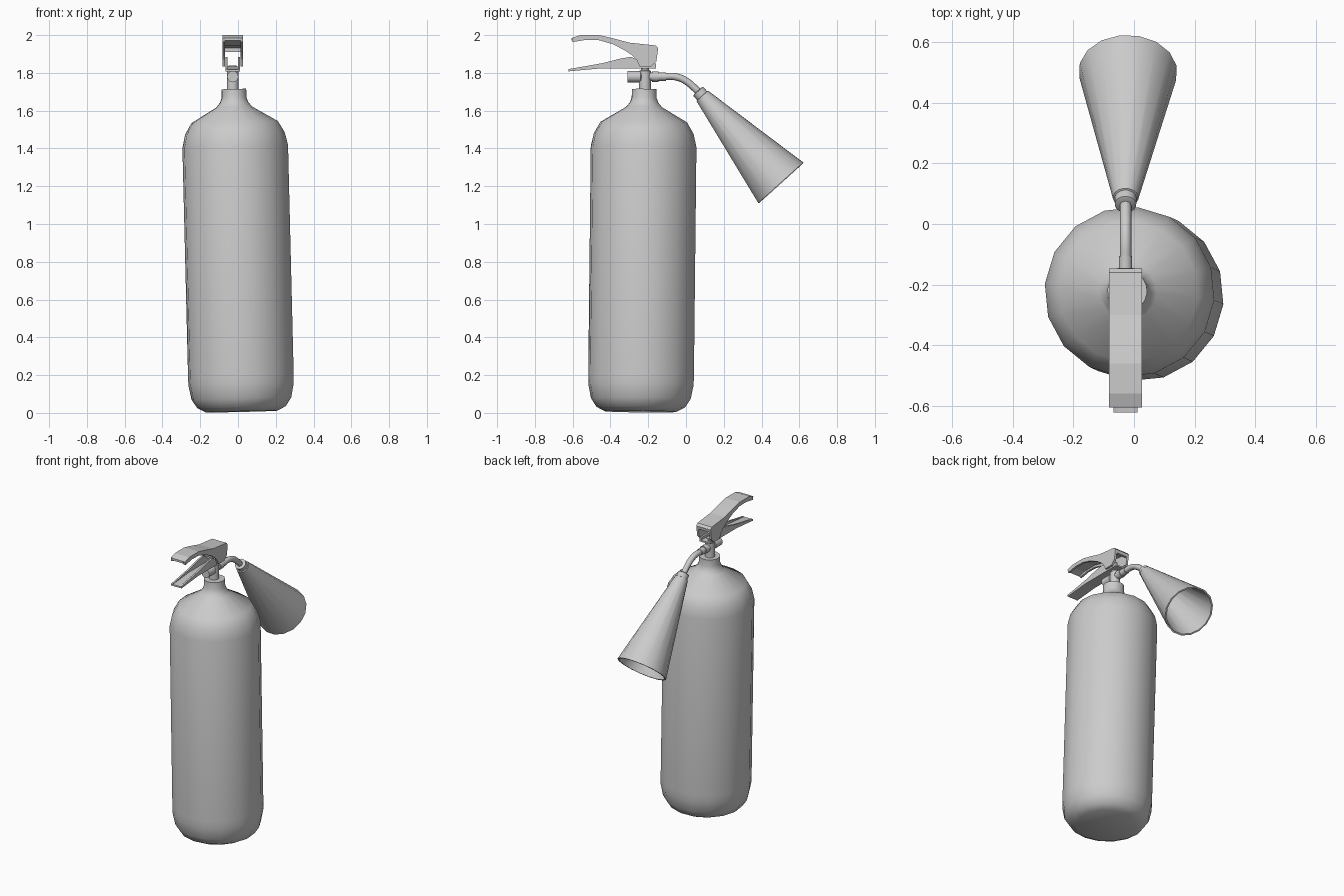
import bpy, bmesh, math
from mathutils import Vector

default = bpy.data.objects.get("Cube")
if default:
    bpy.data.objects.remove(default, do_unlink=True)

grey = bpy.data.materials.new("plain grey")
grey.use_nodes = True
grey.diffuse_color = (0.6, 0.6, 0.6, 1)
grey.node_tree.nodes["Principled BSDF"].inputs["Base Color"].default_value = (0.6, 0.6, 0.6, 1)

HEAD_X = -0.028  # middle plane of the valve and levers


def finish(obj, angle=None):
    obj.data.materials.clear()
    obj.data.materials.append(grey)
    if angle:
        bpy.ops.object.select_all(action='DESELECT')
        obj.select_set(True)
        bpy.context.view_layer.objects.active = obj
        bpy.ops.object.shade_smooth_by_angle(angle=math.radians(angle))
    return obj


def from_bmesh(name, bm):
    bmesh.ops.recalc_face_normals(bm, faces=bm.faces)
    mesh = bpy.data.meshes.new(name)
    bm.to_mesh(mesh)
    bm.free()
    obj = bpy.data.objects.new(name, mesh)
    bpy.context.collection.objects.link(obj)
    return obj


def lathe(name, profile, origin, axis, sides=16, turn=0, angle=40):
    """Revolve (radius, height) points about an axis and close both ends."""
    bm = bmesh.new()
    rings = []
    for r, h in profile:
        angles = [math.radians(turn) + math.tau * i / sides for i in range(sides)]
        rings.append([bm.verts.new((r * math.cos(a), r * math.sin(a), h)) for a in angles])
    for low, high in zip(rings, rings[1:]):
        for i in range(sides):
            j = (i + 1) % sides
            bm.faces.new((low[i], low[j], high[j], high[i]))
    bm.faces.new(rings[0])
    bm.faces.new(rings[-1])
    obj = from_bmesh(name, bm)
    obj.location = origin
    obj.rotation_euler = Vector((0, 0, 1)).rotation_difference(Vector(axis)).to_euler()
    return finish(obj, angle)


def slab(name, outline, x0, x1):
    """Extrude a (y, z) outline from x0 to x1, measured from the head plane."""
    bm = bmesh.new()
    face = bm.faces.new([bm.verts.new((HEAD_X + x0, y, z)) for y, z in outline])
    new = bmesh.ops.extrude_face_region(bm, geom=[face])["geom"]
    bmesh.ops.translate(bm, vec=(x1 - x0, 0, 0),
                        verts=[v for v in new if isinstance(v, bmesh.types.BMVert)])
    return finish(from_bmesh(name, bm))


def strip(path, dy, dz):
    """Thicken an open path into an outline by shifting a copy of it."""
    return path + [(y + dy, z + dz) for y, z in reversed(path)]


# Slightly leaning tank
lathe("tank", [(0.19, 0.007), (0.235, 0.03), (0.265, 0.075), (0.28, 0.15), (0.281, 0.2),
               (0.281, 1.41), (0.265, 1.48), (0.23, 1.54), (0.095, 1.62), (0.075, 1.645),
               (0.066, 1.67), (0.066, 1.715)],
      (0.02, -0.24, 0), (-0.0246, 0.011, 1), turn=-5.5, angle=50)

# Valve: upright stem, cross body and outlet collar
lathe("valve_stem", [(0.031, 1.7), (0.031, 1.81), (0.021, 1.815), (0.021, 1.84)],
      (HEAD_X, -0.217, 0), (0, 0, 1))
lathe("valve_body", [(0.03, 0), (0.03, 0.07), (0.022, 0.075), (0.022, 0.13), (0.027, 0.13),
                     (0.027, 0.165), (0.022, 0.165), (0.022, 0.205)],
      (HEAD_X, -0.31, 1.78), (0, 1, 0))

# Bent outlet pipe
curve = bpy.data.curves.new("outlet_pipe", 'CURVE')
curve.dimensions = '3D'
curve.bevel_depth = 0.019
curve.bevel_resolution = 2
curve.resolution_u = 4
path = [(-0.12, 1.78), (-0.06, 1.78), (-0.01, 1.763), (0.04, 1.725), (0.08, 1.685)]
spline = curve.splines.new('BEZIER')
spline.bezier_points.add(len(path) - 1)
for point, (y, z) in zip(spline.bezier_points, path):
    point.co = (HEAD_X, y, z)
    point.handle_left_type = point.handle_right_type = 'AUTO'
pipe = bpy.data.objects.new("outlet_pipe", curve)
bpy.context.collection.objects.link(pipe)
finish(pipe)

# Hollow horn: outside, rim, then back up the inside
start, end = Vector((HEAD_X, 0.062, 1.705)), Vector((-0.02, 0.503, 1.217))
length = (end - start).length
lathe("horn", [(0.026, 0), (0.036, 0.004), (0.036, 0.035), (0.042, 0.037), (0.163, length),
               (0.153, length), (0.03, 0.05)],
      start, end - start, turn=11)

# Upper lever: a channel open downward, with a back plate
top = [(-0.605, 1.985), (-0.56, 2.0), (-0.46, 2.0), (-0.39, 1.984), (-0.3, 1.96), (-0.16, 1.945)]
cheek = top + [(-0.147, 1.93), (-0.157, 1.86), (-0.185, 1.833), (-0.245, 1.833),
               (-0.262, 1.87), (-0.285, 1.893), (-0.325, 1.92), (-0.39, 1.953),
               (-0.46, 1.973), (-0.53, 1.975), (-0.6, 1.963)]
for side, s in (("left", 1), ("right", -1)):
    slab("upper_lever_cheek_" + side, cheek, s * 0.054, s * 0.04)
slab("upper_lever_top", strip(top, 0, -0.014), -0.04, 0.04)
slab("upper_lever_back", [(-0.165, 1.945), (-0.16, 1.945), (-0.147, 1.93), (-0.15, 1.91),
                          (-0.165, 1.91)], -0.04, 0.04)

# Lower lever: a narrower channel open upward
floor = [(-0.622, 1.808), (-0.45, 1.824), (-0.16, 1.824)]
wall = floor + [(-0.16, 1.85), (-0.245, 1.85), (-0.265, 1.872), (-0.29, 1.885),
                (-0.35, 1.875), (-0.45, 1.85), (-0.622, 1.82)]
for side, s in (("left", 1), ("right", -1)):
    slab("lower_lever_wall_" + side, wall, s * 0.039, s * 0.027)
slab("lower_lever_floor", strip(floor, 0, 0.01), -0.027, 0.027)
